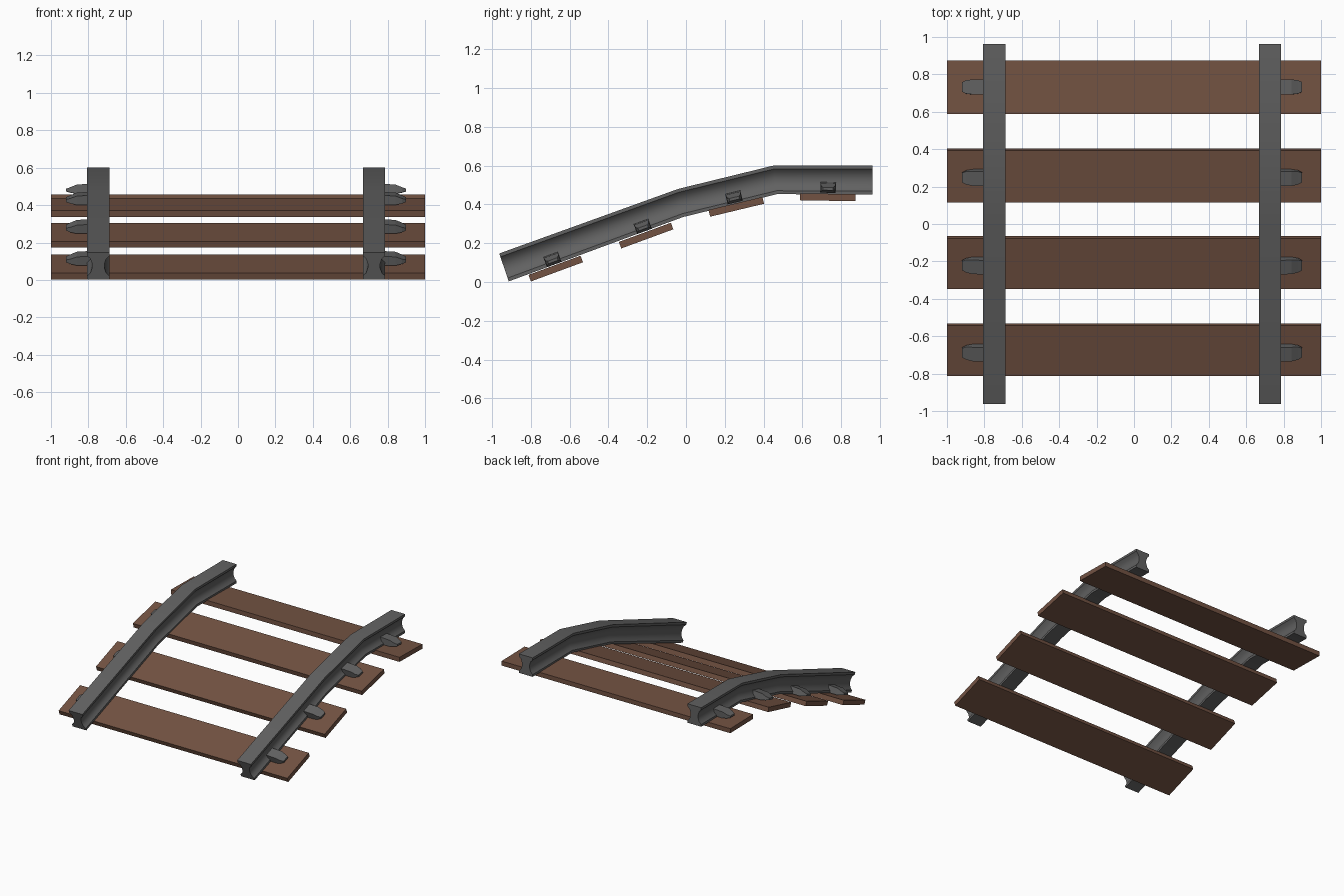
import bpy, bmesh, math
from mathutils import Matrix

if "Cube" in bpy.data.objects:
    bpy.data.objects.remove(bpy.data.objects["Cube"])

def material(name, rgb):
    m = bpy.data.materials.new(name)
    m.diffuse_color = (*rgb, 1)
    m.use_nodes = True
    m.node_tree.nodes["Principled BSDF"].inputs["Base Color"].default_value = m.diffuse_color
    return m

wood = material("wood", (0.17, 0.085, 0.055))
iron = material("iron", (0.12, 0.12, 0.12))

def loft(name, rings, mat, smooth=None):
    """Skin a list of equal-length closed rings and cap both ends."""
    bm = bmesh.new()
    rows = [[bm.verts.new(p) for p in ring] for ring in rings]
    n = len(rows[0])
    for a, b in zip(rows, rows[1:]):
        for i in range(n):
            bm.faces.new((a[i], a[(i + 1) % n], b[(i + 1) % n], b[i]))
    bm.faces.new(rows[0])
    bm.faces.new(rows[-1])
    bmesh.ops.recalc_face_normals(bm, faces=bm.faces)
    me = bpy.data.meshes.new(name)
    bm.to_mesh(me)
    bm.free()
    me.materials.append(mat)
    ob = bpy.data.objects.new(name, me)
    bpy.context.collection.objects.link(ob)
    if smooth:
        bpy.ops.object.select_all(action='DESELECT')
        ob.select_set(True)
        bpy.context.view_layer.objects.active = ob
        bpy.ops.object.shade_smooth_by_angle(angle=math.radians(smooth))
    return ob

# Rails: waisted section swept through (bottom y, z, top y, z) stations
half = [(.06, 0), (.06, .12), (.042, .24), (.033, .42), (.033, .58),
        (.042, .76), (.06, .88), (.06, 1)]
section = half + [(-x, t) for x, t in reversed(half)]
stations = [(-.914, .003, -.963, .147), (-.015, .335, -.04, .48),
            (.47, .453, .45, .6), (.963, .45, .963, .6)]
rail_x = {"left": -.747, "right": .727}
for side, cx in rail_x.items():
    loft("rail_" + side,
         [[(cx + x, by + (ty - by) * t, bz + (tz - bz) * t) for x, t in section]
          for by, bz, ty, tz in stations], iron, 35)

# Clip stations: distance from rail centre, half width, bottom, top
clip = [(.02, .04, .005, .06), (.115, .04, .005, .054),
        (.15, .036, .012, .04), (.172, .026, .018, .032)]

# Ties and outer clips: top-centre y, z and slope of each tie
ties = [(-.678, .086, 20.2), (-.212, .256, 20.2), (.255, .405, 13.5), (.732, .455, -1)]
for k, (y, z, slope) in enumerate(ties, 1):
    frame = Matrix.Translation((0, y, z)) @ Matrix.Rotation(math.radians(slope), 4, 'X')
    ring = [(-.143, -.036), (.143, -.036), (.143, 0), (-.143, 0)]
    tie = loft(f"tie_{k}", [[(x, a, b) for a, b in ring] for x in (-1, 1)], wood)
    tie.matrix_world = frame
    for side, cx in rail_x.items():
        s = 1 if cx > 0 else -1
        ob = loft(f"clip_{side}_{k}",
                  [[(cx + s * d, -w, lo), (cx + s * d, w, lo),
                    (cx + s * d, w, hi), (cx + s * d, -w, hi)]
                   for d, w, lo, hi in clip], iron)
        ob.matrix_world = frame
